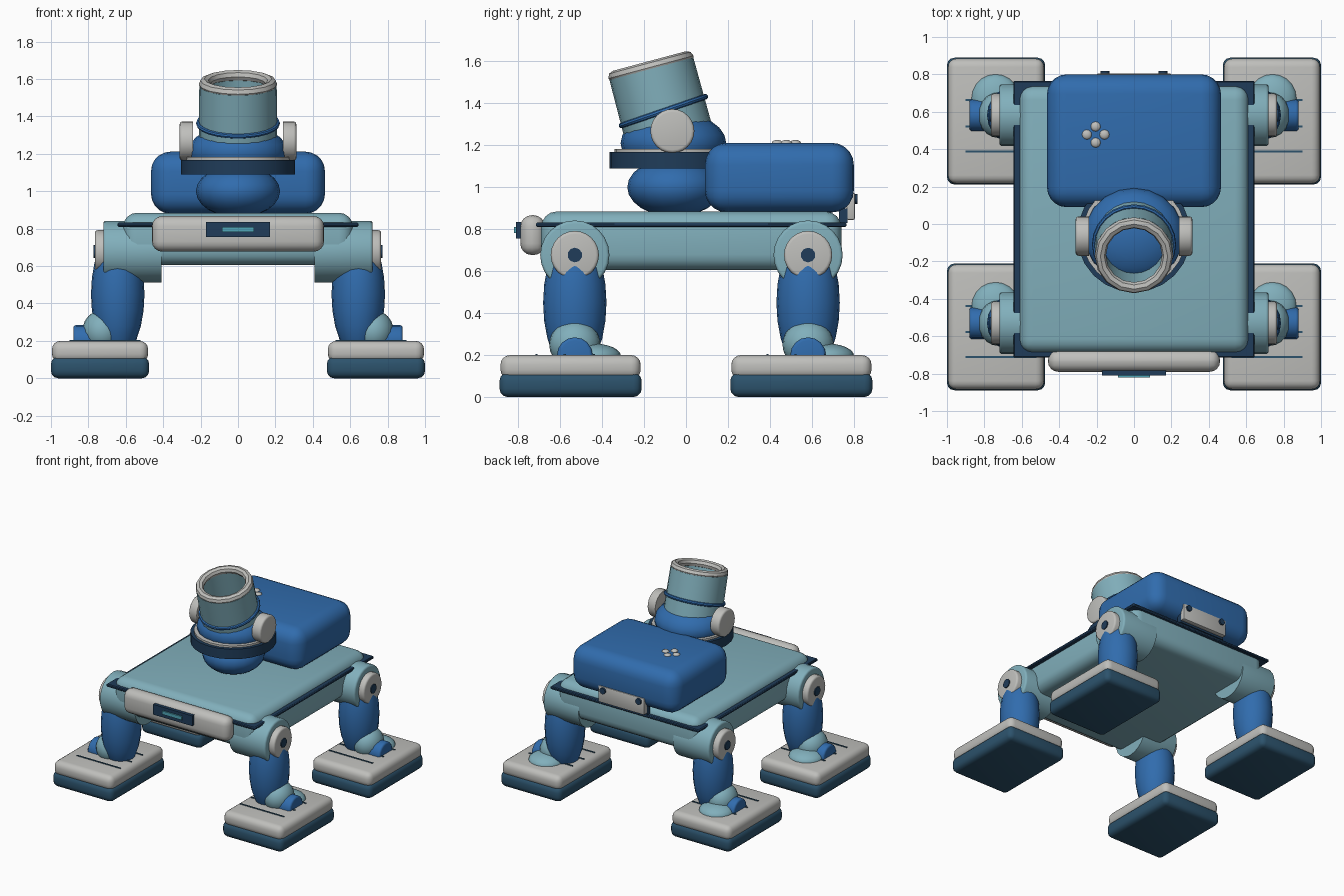
import bpy, bmesh, math
from mathutils import Matrix, Vector

if "Cube" in bpy.data.objects:
    bpy.data.objects.remove(bpy.data.objects["Cube"])


def material(name, rgb):
    m = bpy.data.materials.new(name)
    m.diffuse_color = (*rgb, 1)
    m.use_nodes = True
    m.node_tree.nodes["Principled BSDF"].inputs["Base Color"].default_value = m.diffuse_color
    return m


TEAL = material("teal", (0.22, 0.43, 0.50))
BLUE = material("blue", (0.03, 0.15, 0.42))
NAVY = material("navy", (0.014, 0.045, 0.10))
SOLE = material("sole_blue", (0.025, 0.085, 0.15))
GREY = material("light_grey", (0.52, 0.52, 0.50))
GLOW = material("light_teal", (0.08, 0.38, 0.48))


def finish(name, bm, mat, matrix=Matrix(), angle=40):
    bmesh.ops.recalc_face_normals(bm, faces=bm.faces)
    me = bpy.data.meshes.new(name)
    bm.to_mesh(me)
    bm.free()
    me.materials.append(mat)
    for p in me.polygons:
        p.use_smooth = True
    me.set_sharp_from_angle(angle=math.radians(angle))
    ob = bpy.data.objects.new(name, me)
    ob.matrix_world = matrix
    bpy.context.collection.objects.link(ob)
    return ob


def box(name, lo, hi, mat, bevel=0.0, seg=4):
    lo, hi = Vector(lo), Vector(hi)
    bm = bmesh.new()
    bmesh.ops.create_cube(bm, size=1)
    bmesh.ops.scale(bm, vec=hi - lo, verts=bm.verts)
    if bevel:
        bmesh.ops.bevel(bm, geom=bm.edges[:], offset=bevel, segments=seg,
                        profile=0.5, affect='EDGES')
    return finish(name, bm, mat, Matrix.Translation((lo + hi) / 2))


def ball(name, loc, radii, mat, u=20, v=12):
    bm = bmesh.new()
    bmesh.ops.create_uvsphere(bm, u_segments=u, v_segments=v, radius=1)
    bmesh.ops.scale(bm, vec=radii, verts=bm.verts)
    return finish(name, bm, mat, Matrix.Translation(loc))


def lathe(name, profile, mat, matrix, n=24, closed=False):
    """Spin (radius, height) points round local z; open profiles get caps."""
    bm = bmesh.new()
    rings = [[bm.verts.new((r * math.cos(2 * math.pi * i / n),
                            r * math.sin(2 * math.pi * i / n), z)) for i in range(n)]
             for r, z in profile]
    pairs = list(zip(rings, rings[1:]))
    if closed:
        pairs.append((rings[-1], rings[0]))
    else:
        bm.faces.new(rings[0])
        bm.faces.new(rings[-1])
    for a, b in pairs:
        for i in range(n):
            j = (i + 1) % n
            bm.faces.new((a[i], a[j], b[j], b[i]))
    return finish(name, bm, mat, matrix)


def disc(name, loc, r, depth, mat, axis='Z', bevel=0.0, n=24):
    """Cylinder starting at loc, running along the axis, far edge softened."""
    rot = {'Z': Matrix(), 'X': Matrix.Rotation(math.pi / 2, 4, 'Y'),
           '-X': Matrix.Rotation(-math.pi / 2, 4, 'Y'),
           'Y': Matrix.Rotation(-math.pi / 2, 4, 'X')}[axis]
    prof = [(r, 0), (r, depth)]
    if bevel:
        prof = [(r, 0)] + [(r - bevel + bevel * math.cos(a), depth - bevel + bevel * math.sin(a))
                           for a in (0, math.pi / 6, math.pi / 3, math.pi / 2)]
    return lathe(name, prof, mat, Matrix.Translation(loc) @ rot, n)


def ring(name, major, minor, mat, matrix, n=24, m=8):
    prof = [(major + minor * math.cos(2 * math.pi * k / m),
             minor * math.sin(2 * math.pi * k / m)) for k in range(m)]
    return lathe(name, prof, mat, matrix, n, True)


# body slab and the dark trim around it
box("body", (-0.615, -0.69, 0.605), (0.615, 0.74, 0.885), TEAL, 0.075)
box("body_trim", (-0.645, -0.715, 0.81), (0.645, 0.765, 0.832), NAVY, 0.006, 1)

# front bumper with lamp
box("bumper", (-0.46, -0.79, 0.677), (0.46, -0.672, 0.867), GREY, 0.055)
box("lamp_housing", (-0.17, -0.81, 0.755), (0.17, -0.75, 0.835), NAVY)
box("lamp", (-0.085, -0.82, 0.783), (0.085, -0.80, 0.81), GLOW)

# backpack, its four top studs and rear plate
box("backpack", (-0.465, 0.09, 0.88), (0.465, 0.80, 1.212), BLUE, 0.105, 5)
for dx, dy in ((0.047, 0), (-0.047, 0), (0, 0.043), (0, -0.043)):
    ball("backpack_stud", (-0.205 + dx, 0.478 + dy, 1.21), (0.027, 0.027, 0.016), GREY, 12, 8)
box("rear_plate", (-0.2, 0.765, 0.845), (0.2, 0.805, 0.975), GREY, 0.008, 2)
box("rear_plate_bracket", (-0.2, 0.73, 0.83), (0.2, 0.77, 0.90), NAVY)
for sx in (-1, 1):
    disc("rear_plate_bolt", (sx * 0.155, 0.79, 0.945), 0.024, 0.028, NAVY, 'Y', n=12)

# neck and head base
ball("neck", (0, -0.055, 1.0), (0.225, 0.225, 0.14), BLUE)
disc("head_plate", (0, -0.06, 1.09), 0.305, 0.078, NAVY)
disc("head_plate_rim", (0, -0.06, 1.165), 0.28, 0.018, GREY)
ball("head_dome", (0, -0.06, 1.21), (0.265, 0.252, 0.15), BLUE)
for sx, axis in ((-1, '-X'), (1, 'X')):
    disc("head_side_cap", (sx * 0.24, -0.065, 1.268), 0.105, 0.072, GREY, axis, 0.015)

# open tube tilted forward, with grey lip and blue band
tilt = Matrix.Translation((0, -0.165, 1.565)) @ Matrix.Rotation(math.radians(15), 4, 'X')
lathe("head_tube", [(0.21, -0.36), (0.207, 0), (0.165, 0), (0.165, -0.36)], TEAL, tilt, 24, True)
ring("tube_lip", 0.18, 0.03, GREY, tilt @ Matrix.Translation((0, 0, 0.008)), 16)
ring("tube_band", 0.212, 0.013, BLUE, tilt @ Matrix.Translation((0, 0.003, -0.21))
     @ Matrix.Rotation(math.radians(4), 4, 'X'))

# four legs
for sx, axis in ((-1, '-X'), (1, 'X')):
    for label, y, fy in (("front", -0.53, -0.55), ("back", 0.582, 0.55)):
        disc(label + "_hip", (sx * 0.41, y, 0.677), 0.165, 0.31, TEAL, axis, 0.015)
        disc(label + "_hip_cap", (sx * 0.70, y, 0.677), 0.115, 0.065, GREY, axis, 0.015)
        disc(label + "_hip_bolt", (sx * 0.75, y, 0.677), 0.035, 0.022, NAVY, axis, n=10)
        ball(label + "_thigh", (sx * 0.643, y, 0.45), (0.143, 0.151, 0.34), BLUE)
        ball(label + "_ankle", (sx * 0.725, y, 0.25), (0.108, 0.122, 0.115), TEAL)
        ball(label + "_heel", (sx * 0.74, y + 0.09, 0.195), (0.13, 0.13, 0.06), TEAL)
        disc(label + "_ankle_joint", (sx * 0.76, y, 0.2), 0.085, 0.12, BLUE, axis, 0.015, 16)
        # foot: dark sole, grey upper, thin grooves
        cx = sx * 0.7375
        box(label + "_sole", (cx - 0.2625, fy - 0.339, 0), (cx + 0.2625, fy + 0.339, 0.117),
            SOLE, 0.04, 3)
        box(label + "_foot", (cx - 0.257, fy - 0.334, 0.085), (cx + 0.257, fy + 0.334, 0.2),
            GREY, 0.045)
        for dy in (0.112, -0.028, -0.162):
            box(label + "_foot_groove", (sx * 0.71 - 0.19, fy + dy - 0.005, 0.19),
                (sx * 0.71 + 0.19, fy + dy + 0.005, 0.205), SOLE)
